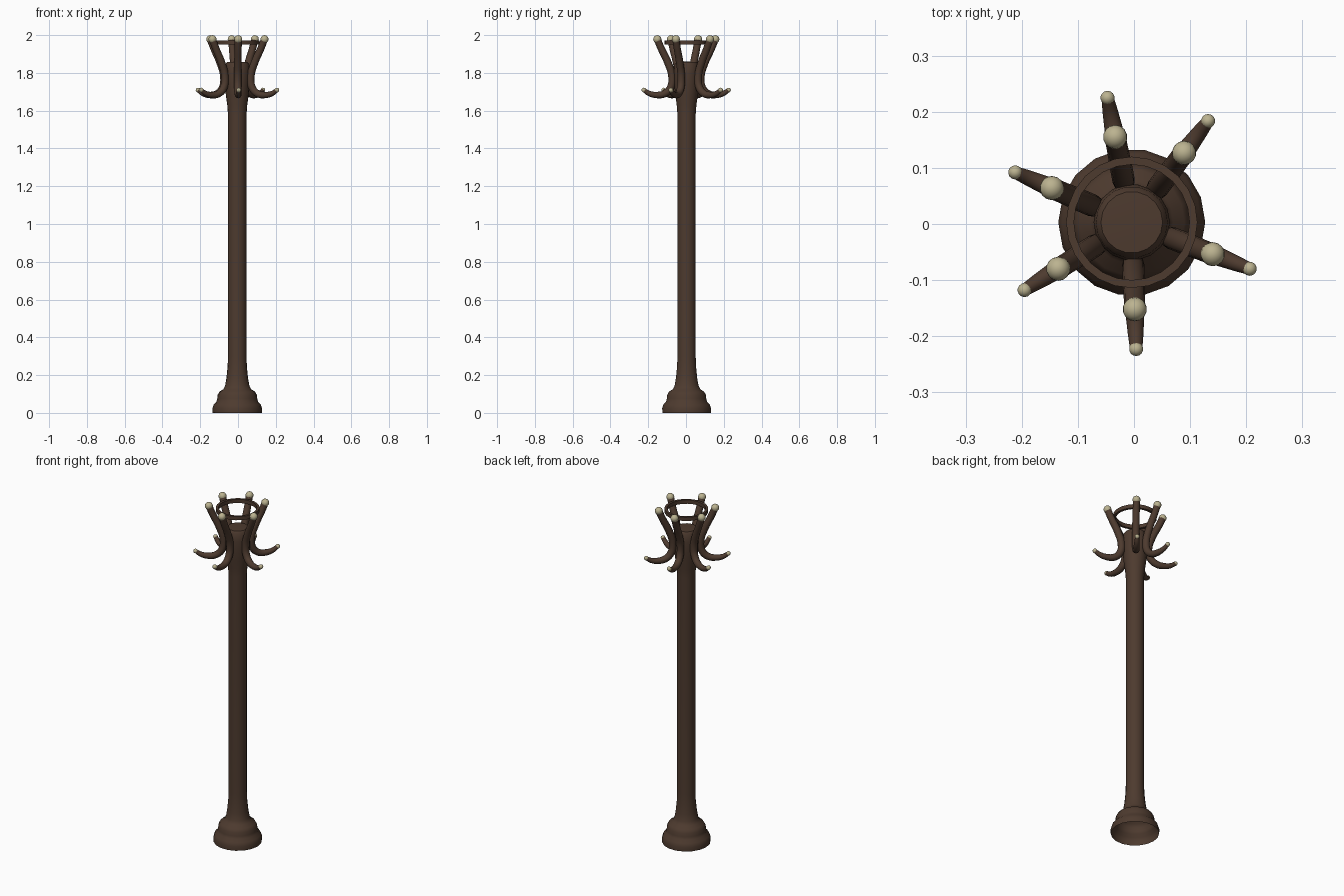
import bpy, bmesh, math
from mathutils import Vector

if "Cube" in bpy.data.objects:
    bpy.data.objects.remove(bpy.data.objects["Cube"])

CX, CY = -0.004, 0.003  # axis of the stand


def material(name, rgb):
    m = bpy.data.materials.new(name)
    m.diffuse_color = (*rgb, 1)
    m.use_nodes = True
    m.node_tree.nodes["Principled BSDF"].inputs["Base Color"].default_value = m.diffuse_color
    return m


WOOD = material("dark_wood", (0.075, 0.043, 0.028))
CREAM = material("cream_tip", (0.50, 0.45, 0.28))


def finish(obj, mat, angle=40):
    obj.data.materials.append(mat)
    bpy.ops.object.select_all(action='DESELECT')
    obj.select_set(True)
    bpy.context.view_layer.objects.active = obj
    bpy.ops.object.shade_smooth_by_angle(angle=math.radians(angle))


def lathe(name, profile, sides, mat, closed=False):
    """Revolve an (r, z) profile around the stand's axis."""
    bm = bmesh.new()
    vs = [bm.verts.new((r, 0, z)) for r, z in profile]
    pairs = list(zip(vs, vs[1:])) + ([(vs[-1], vs[0])] if closed else [])
    es = [bm.edges.new(p) for p in pairs]
    bmesh.ops.spin(bm, geom=vs + es, cent=(0, 0, 0), axis=(0, 0, 1),
                   angle=2 * math.pi, steps=sides)
    bmesh.ops.remove_doubles(bm, verts=bm.verts, dist=0.0001)
    bmesh.ops.recalc_face_normals(bm, faces=bm.faces)
    me = bpy.data.meshes.new(name)
    bm.to_mesh(me)
    bm.free()
    obj = bpy.data.objects.new(name, me)
    obj.location = (CX, CY, 0)
    bpy.context.collection.objects.link(obj)
    finish(obj, mat)
    return obj


def ball(name, loc, r):
    bpy.ops.mesh.primitive_uv_sphere_add(segments=14, ring_count=10, radius=r, location=loc)
    obj = bpy.context.object
    obj.name = name
    finish(obj, CREAM, 60)


# Turned post: stepped foot (open underneath), plain shaft, flared head
lathe("post", [
    (0.130, 0.0), (0.131, 0.025), (0.124, 0.045), (0.110, 0.060), (0.106, 0.075),
    (0.104, 0.095), (0.094, 0.113), (0.074, 0.125), (0.064, 0.145), (0.057, 0.185),
    (0.051, 0.245), (0.049, 0.30), (0.049, 1.58), (0.053, 1.63), (0.060, 1.68),
    (0.066, 1.74), (0.068, 1.80), (0.064, 1.845), (0.055, 1.857), (0, 1.86)], 18, WOOD)

# Flat hoop joining the upper arms
lathe("hoop", [(0.103, 1.950), (0.117, 1.950), (0.117, 1.972), (0.103, 1.972)],
      24, WOOD, closed=True)

# Six bent-wood hooks with cream tips; path as (r, z, thickness)
PATH = [(0.155, 1.978, 0.019), (0.134, 1.928, 0.019), (0.099, 1.855, 0.020),
        (0.077, 1.780, 0.020), (0.086, 1.719, 0.020), (0.118, 1.689, 0.019),
        (0.160, 1.683, 0.017), (0.198, 1.691, 0.014), (0.226, 1.709, 0.011)]
for i, deg in enumerate((101, 53, -21.5, -88, -147.7, 156.8), 1):
    a = math.radians(deg)
    pts = [Vector((CX + r * math.cos(a), CY + r * math.sin(a), z)) for r, z, _ in PATH]
    cu = bpy.data.curves.new(f"hook_{i}", 'CURVE')
    cu.dimensions = '3D'
    cu.bevel_depth = 1.0
    cu.bevel_resolution = 4
    cu.resolution_u = 4
    cu.use_fill_caps = True
    sp = cu.splines.new('BEZIER')
    sp.bezier_points.add(len(pts) - 1)
    for bp, p, (_, _, t) in zip(sp.bezier_points, pts, PATH):
        bp.co = p
        bp.radius = t
        bp.handle_left_type = bp.handle_right_type = 'AUTO'
    cu.materials.append(WOOD)
    bpy.context.collection.objects.link(bpy.data.objects.new(f"hook_{i}", cu))
    ball(f"upper_tip_{i}", pts[0], 0.0215)
    ball(f"lower_tip_{i}", pts[-1], 0.0125)
